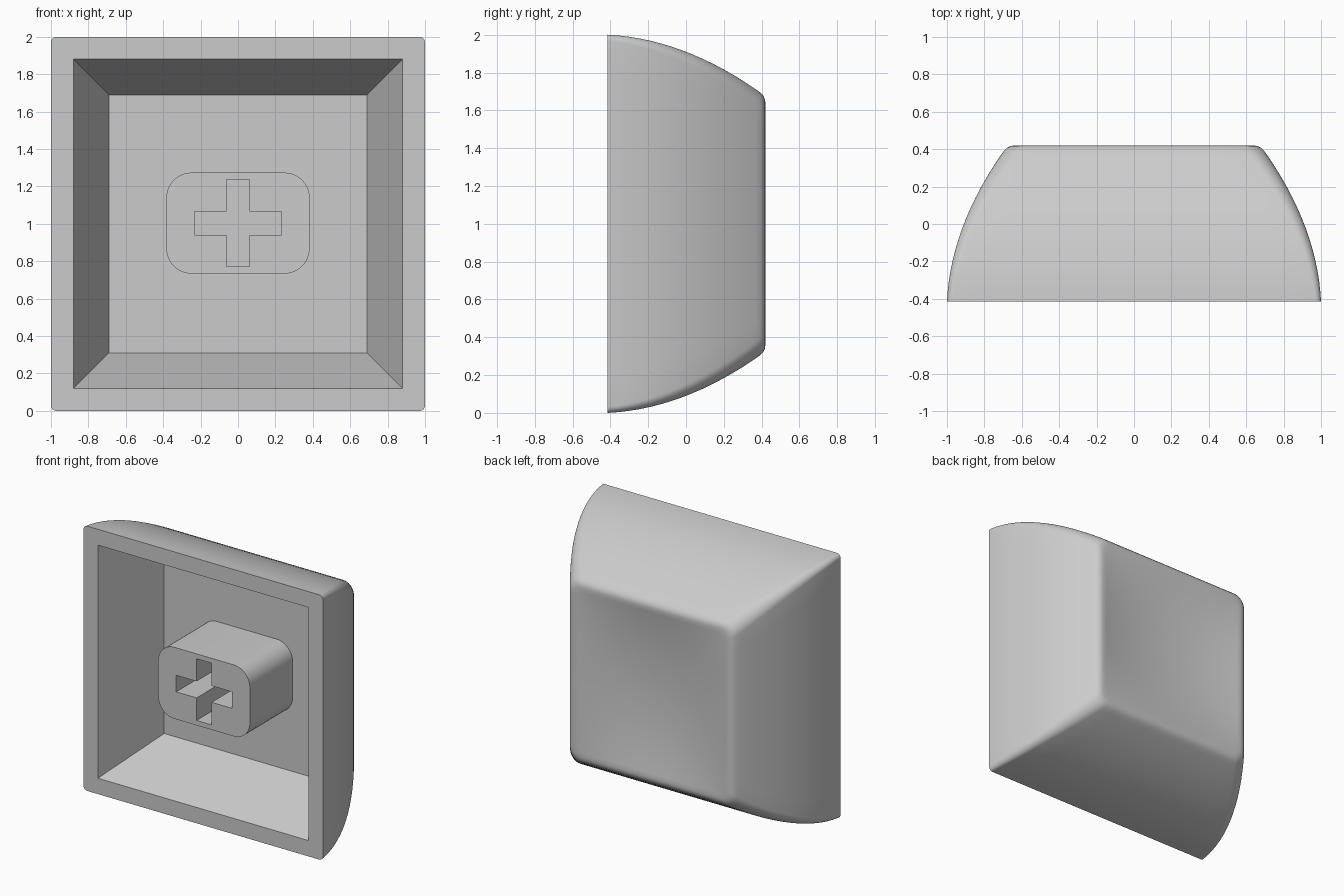
import bpy, bmesh, math

if "Cube" in bpy.data.objects:
    bpy.data.objects.remove(bpy.data.objects["Cube"])

grey = bpy.data.materials.new("light_grey_plastic")
grey.diffuse_color = (0.6, 0.6, 0.6, 1)
grey.use_nodes = True
grey.node_tree.nodes["Principled BSDF"].inputs["Base Color"].default_value = grey.diffuse_color

CZ = 1.0        # height of the cap centre
SEG = 8         # segments in each rounded corner
SIDE = 12       # segments along each side
FRONT, FLOOR, BACK = -0.415, 0.105, 0.42


def rounded_rect(hx, hz, r, seg, side=1):
    """Outline points of a rounded rectangle, counter-clockwise."""
    corners = []
    for k, (sx, sz) in enumerate([(1, 1), (-1, 1), (-1, -1), (1, -1)]):
        corners.append([(sx * (hx - r) + r * math.cos((k + i / seg) * math.pi / 2),
                         sz * (hz - r) + r * math.sin((k + i / seg) * math.pi / 2))
                        for i in range(seg + 1)])
    pts = []
    for k in range(4):
        a, b = corners[k][-1], corners[(k + 1) % 4][0]
        pts += corners[k]
        pts += [(a[0] + (b[0] - a[0]) * j / side, a[1] + (b[1] - a[1]) * j / side)
                for j in range(1, side)]
    return pts


def finish(name, bm):
    bmesh.ops.recalc_face_normals(bm, faces=bm.faces)
    mesh = bpy.data.meshes.new(name)
    bm.to_mesh(mesh)
    bm.free()
    mesh.materials.append(grey)
    ob = bpy.data.objects.new(name, mesh)
    bpy.context.collection.objects.link(ob)
    bpy.ops.object.select_all(action='DESELECT')
    ob.select_set(True)
    bpy.context.view_layer.objects.active = ob
    bpy.ops.object.shade_smooth_by_angle(angle=math.radians(35))
    return ob


def bridge(bm, a, b):
    n = len(a)
    for i in range(n):
        j = (i + 1) % n
        bm.faces.new((a[i], a[j], b[j], b[i]))


# Cap shell: curved skirt, rounded rim, dished back, tapered cavity
bm = bmesh.new()
rings = []
STEPS = 14
for i in range(STEPS + 1):
    t = 0.785 * i / STEPS
    rings.append((FRONT + t, 1 - 0.048 * t - 0.408 * t * t, 0.03 + 0.06 * i / STEPS))
rings += [(0.393, 0.694, 0.09), (0.408, 0.679, 0.085), (0.417, 0.66, 0.08), (BACK, 0.64, 0.07)]
loops = [[bm.verts.new((x, y, CZ + z)) for x, z in rounded_rect(h, h, r, SEG, SIDE)]
         for y, h, r in rings]

# Shallow dish in the back face
H = 0.64
rim = rounded_rect(H, H, 0.07, SEG, SIDE)


def dish(x, z):
    return BACK - 0.055 * max(0, 1 - (x / H) ** 2) * max(0, 1 - (z / H) ** 2)


for s in (0.95, 0.88, 0.78, 0.66, 0.53, 0.4, 0.27, 0.13):
    loops.append([bm.verts.new((x * s, dish(x * s, z * s), CZ + z * s)) for x, z in rim])
for a, b in zip(loops, loops[1:]):
    bridge(bm, a, b)
centre = bm.verts.new((0, dish(0, 0), CZ))
last = loops[-1]
for i in range(len(last)):
    bm.faces.new((last[i], last[(i + 1) % len(last)], centre))

# Front border and cavity
SQUARE = [(1, 1), (-1, 1), (-1, -1), (1, -1)]
mouth = [bm.verts.new((sx * 0.88, FRONT, CZ + sz * 0.88)) for sx, sz in SQUARE]
floor = [bm.verts.new((sx * 0.69, FLOOR, CZ + sz * 0.69)) for sx, sz in SQUARE]
outer, per = loops[0], SEG + SIDE
for k in range(4):
    n = (k + 1) % 4
    corner = outer[k * per:k * per + SEG + 1]
    side = [outer[(k * per + SEG + j) % len(outer)] for j in range(SIDE + 1)]
    bm.faces.new(corner + [mouth[k]])
    bm.faces.new(side + [mouth[n], mouth[k]])
bridge(bm, mouth, floor)
bm.faces.new(floor)
finish("cap_shell", bm)

# Stem: rounded block with a cross-shaped socket
STEM_FRONT, STEM_Z = -0.405, 1.004
A, B = 0.233, 0.0625
cross = [(A, B), (B, B), (B, A), (-B, A), (-B, B), (-A, B),
         (-A, -B), (-B, -B), (-B, -A), (B, -A), (B, -B), (A, -B)]
bm = bmesh.new()
edges = []
for outline in (rounded_rect(0.383, 0.27, 0.135, 10), cross):
    vs = [bm.verts.new((x, STEM_FRONT, STEM_Z + z)) for x, z in outline]
    edges += [bm.edges.new((vs[i], vs[(i + 1) % len(vs)])) for i in range(len(vs))]
bmesh.ops.triangle_fill(bm, edges=edges, use_beauty=True)
ext = bmesh.ops.extrude_face_region(bm, geom=bm.faces[:], use_keep_orig=True)
moved = [g for g in ext["geom"] if isinstance(g, bmesh.types.BMVert)]
bmesh.ops.translate(bm, verts=moved, vec=(0, FLOOR + 0.005 - STEM_FRONT, 0))
finish("stem", bm)
